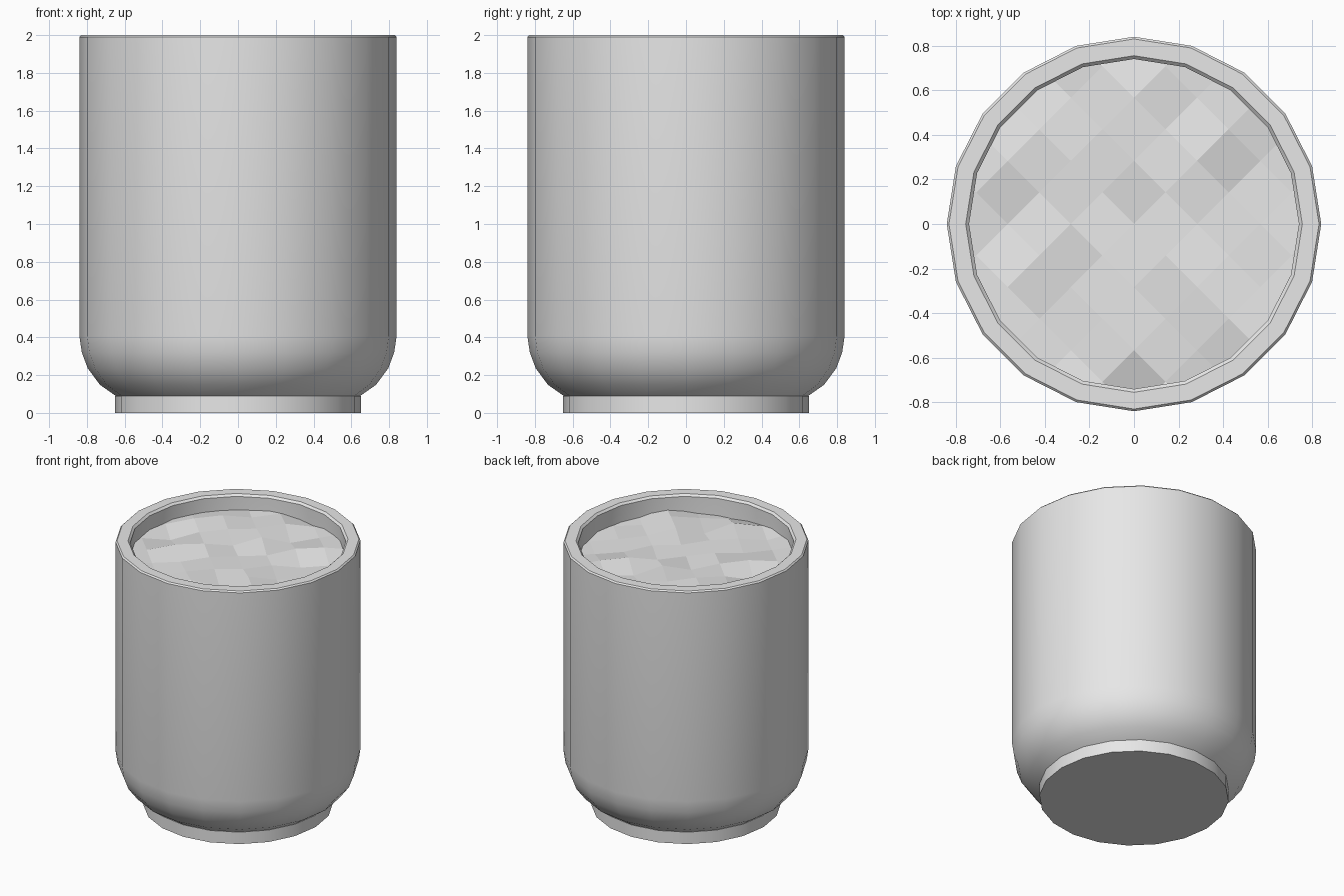
import bpy, bmesh, math, random
from mathutils import Vector, Matrix

if "Cube" in bpy.data.objects:
    bpy.data.objects.remove(bpy.data.objects["Cube"], do_unlink=True)

SIDES = 20
random.seed(7)

grey = bpy.data.materials.new("light grey")
grey.use_nodes = True
colour = (0.8, 0.8, 0.8, 1)
grey.diffuse_color = colour
grey.node_tree.nodes["Principled BSDF"].inputs["Base Color"].default_value = colour


def add_object(name, bm):
    mesh = bpy.data.meshes.new(name)
    bm.to_mesh(mesh)
    bm.free()
    obj = bpy.data.objects.new(name, mesh)
    bpy.context.collection.objects.link(obj)
    mesh.materials.append(grey)
    return obj


def lathe(name, profile):
    """Spin (radius, height) points around z and cap both ends."""
    bm = bmesh.new()
    rings = []
    for r, z in profile:
        rings.append([bm.verts.new((r * math.cos(i * math.tau / SIDES),
                                    r * math.sin(i * math.tau / SIDES), z))
                      for i in range(SIDES)])
    for low, high in zip(rings, rings[1:]):
        for i in range(SIDES):
            j = (i + 1) % SIDES
            bm.faces.new((low[i], low[j], high[j], high[i]))
    bm.faces.new(rings[0][::-1])
    bm.faces.new(rings[-1])
    bmesh.ops.recalc_face_normals(bm, faces=bm.faces)
    obj = add_object(name, bm)
    bpy.ops.object.select_all(action='DESELECT')
    obj.select_set(True)
    bpy.context.view_layer.objects.active = obj
    bpy.ops.object.shade_smooth_by_angle(angle=math.radians(30))
    return obj


# Foot ring and hollow pot with a rounded base and bevelled rim
lathe("foot", [(0.65, 0), (0.65, 0.09)])
lathe("pot", [(0.64, 0.085), (0.73, 0.148), (0.795, 0.235), (0.827, 0.32),
              (0.84, 0.41), (0.84, 1.99), (0.83, 2), (0.755, 2),
              (0.74, 1.985), (0.74, 0.45), (0.6, 0.2)])

# Rough soil: a diagonal grid with uneven heights, trimmed to the inner wall
bm = bmesh.new()
bmesh.ops.create_grid(bm, x_segments=8, y_segments=8, size=0.8,
                      matrix=Matrix.Rotation(math.pi / 4, 4, 'Z'))
for v in bm.verts:
    v.co.z = 1.88 + random.uniform(-0.035, 0.035)
apothem = 0.74 * math.cos(math.pi / SIDES)
for i in range(SIDES):
    angle = (i + 0.5) * math.tau / SIDES
    out = Vector((math.cos(angle), math.sin(angle), 0))
    bmesh.ops.bisect_plane(bm, geom=bm.verts[:] + bm.edges[:] + bm.faces[:],
                           plane_co=out * apothem, plane_no=out,
                           clear_outer=True)
add_object("soil", bm)
